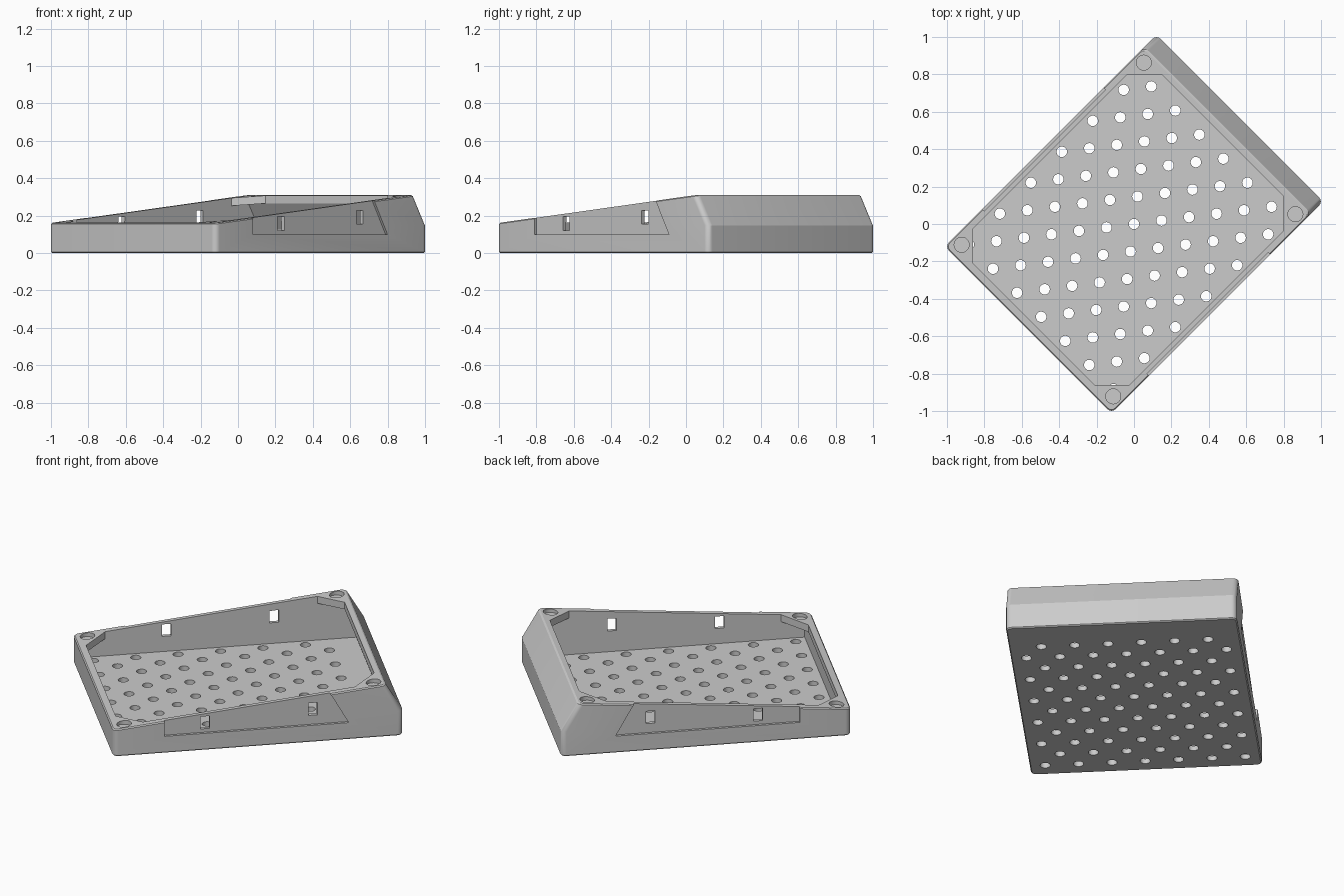
import bpy, bmesh, math
from mathutils import Matrix

if "Cube" in bpy.data.objects:
    bpy.data.objects.remove(bpy.data.objects["Cube"])

# The tray is built along its own axes (u = up the slope, v = across), then turned 45 degrees
HALF_U, HALF_V, R = 0.80, 0.63, 0.03


def top_z(u):
    return 0.16 + 0.1 * (u + HALF_U)


def add_loft(bm, rings):
    """Closed solid through rings of equal point count."""
    vs = [[bm.verts.new(p) for p in ring] for ring in rings]
    n = len(vs[0])
    bm.faces.new(vs[0][::-1])
    bm.faces.new(vs[-1])
    for a, b in zip(vs, vs[1:]):
        for i in range(n):
            j = (i + 1) % n
            bm.faces.new((a[i], a[j], b[j], b[i]))


def finish(bm, name):
    bmesh.ops.recalc_face_normals(bm, faces=bm.faces)
    me = bpy.data.meshes.new(name)
    bm.to_mesh(me)
    bm.free()
    ob = bpy.data.objects.new(name, me)
    bpy.context.collection.objects.link(ob)
    return ob


def side_prism(bm, profile, v0, v1):
    """Extrude a (u, z) profile across v."""
    add_loft(bm, [[(u, v, z) for u, z in profile] for v in (v0, v1)])


def add_cylinder(bm, u, v, r, z0, z1, n=24):
    ring = [(u + r * math.cos(2 * math.pi * i / n), v + r * math.sin(2 * math.pi * i / n))
            for i in range(n)]
    add_loft(bm, [[(x, y, z) for x, y in ring] for z in (z0, z1)])


def cut(target, bm, name):
    cutter = finish(bm, name)
    cutter.hide_render = True
    mod = target.modifiers.new(name, 'BOOLEAN')
    mod.operation, mod.solver, mod.object = 'DIFFERENCE', 'EXACT', cutter
    bpy.context.view_layer.objects.active = target
    bpy.ops.object.modifier_apply(modifier=mod.name)
    bpy.data.objects.remove(cutter)


def outline(inset, lean):
    """Rounded rectangle; lean pulls the high end inwards."""
    pts = []
    for k, (su, sv) in enumerate([(1, 1), (-1, 1), (-1, -1), (1, -1)]):
        cu = su * (HALF_U - R) - (lean if su > 0 else 0)
        for i in range(7):
            a = math.pi / 2 * (k + i / 6)
            pts.append((cu + (R - inset) * math.cos(a), sv * (HALF_V - R) + (R - inset) * math.sin(a)))
    return pts


# Wedge-shaped outer body with a leaning high end
bm = bmesh.new()
rings = []
for inset, z in [(0.006, 0), (0, 0.006), (0, 0.148)]:
    rings.append([(u, v, z) for u, v in outline(inset, 0)])
rings.append([(u, v, top_z(u) - 0.006) for u, v in outline(0, 0.091)])
rings.append([(u, v, top_z(u)) for u, v in outline(0.006, 0.095)])
add_loft(bm, rings)
tray = finish(bm, "sloped_tray")

# Main cavity below the rim
LIP = 0.042
bm = bmesh.new()
side_prism(bm, [(-0.76, 0.03), (0.757, 0.03), (0.757, 0.125),
                (0.672, top_z(0.672) - LIP), (-0.76, top_z(-0.76) - LIP)], -0.594, 0.594)
cut(tray, bm, "cavity_cutter")

# Rim opening, leaving a triangular pad in each corner
bm = bmesh.new()
lo, hi, w, c = -0.757, 0.67, 0.59, 0.128
octagon = [(lo + c, -w), (hi - c, -w), (hi, -w + c), (hi, w - c),
           (hi - c, w), (lo + c, w), (lo, w - c), (lo, -w + c)]
add_loft(bm, [[(u, v, top_z(u) + d) for u, v in octagon] for d in (-LIP - 0.01, 0.1)])
cut(tray, bm, "rim_cutter")

# Shallow side recesses, open at the top
bm = bmesh.new()
recess = [(-0.517, 0.10), (0.50, 0.10), (0.333, 0.40), (-0.517, 0.40)]
for s in (-1, 1):
    side_prism(bm, recess, s * 0.615, s * 0.70)
cut(tray, bm, "side_recess_cutter")

# Slots through both side walls
bm = bmesh.new()
for u, z in [(-0.29, 0.158), (0.305, 0.191)]:
    side_prism(bm, [(u - 0.025, z - 0.037), (u + 0.025, z - 0.037),
                    (u + 0.025, z + 0.037), (u - 0.025, z + 0.037)], -0.75, 0.75)
cut(tray, bm, "side_slot_cutter")

# Round pockets in the corner pads
bm = bmesh.new()
for u in (-0.73, 0.647):
    for v in (-0.573, 0.573):
        add_cylinder(bm, u, v, 0.04, top_z(u) - 0.022, top_z(u) + 0.1, 32)
cut(tray, bm, "corner_pocket_cutter")

# Staggered drain holes in the floor
bm = bmesh.new()
for i in range(-6, 6):
    for j in range(-6, 7):
        if (i + j) % 2 == 0:
            add_cylinder(bm, i * 0.117, j * 0.091, 0.028, -0.05, 0.06)
cut(tray, bm, "drain_hole_cutter")

# Turn into place and smooth the rounded corners
tray.data.transform(Matrix.Rotation(math.radians(45), 4, 'Z'))
bpy.ops.object.select_all(action='DESELECT')
tray.select_set(True)
bpy.context.view_layer.objects.active = tray
bpy.ops.object.shade_smooth_by_angle(angle=math.radians(25))
